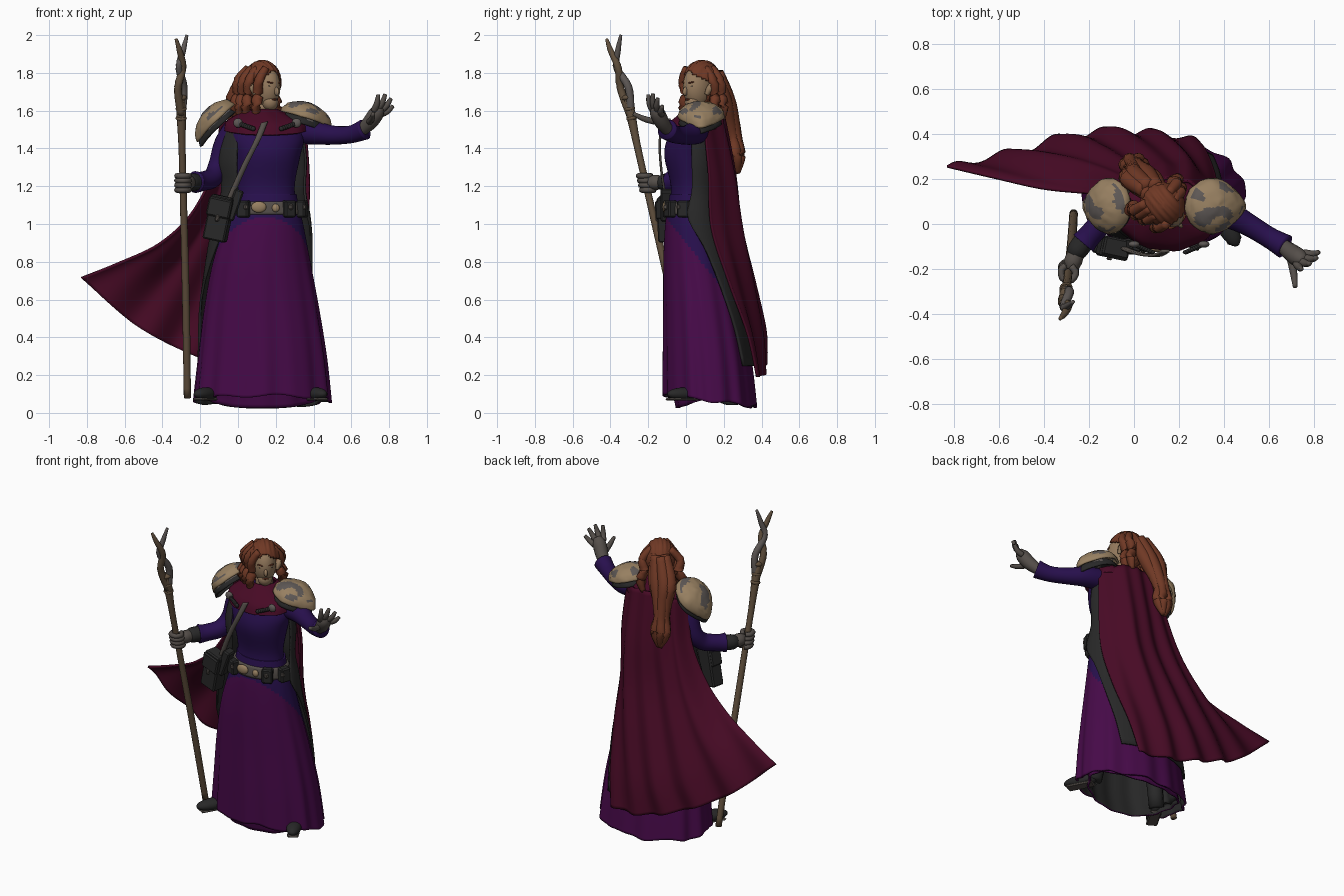
import bpy, bmesh, math
from mathutils import Vector, Matrix, Euler, noise

if "Cube" in bpy.data.objects:
    bpy.data.objects.remove(bpy.data.objects["Cube"])

COL = {"purple": (.062, .003, .066), "violet": (.021, .005, .075), "maroon": (.062, .003, .018),
       "hair_red": (.16, .04, .018), "skin": (.3, .195, .11), "bone": (.31, .215, .12),
       "stone_grey": (.11, .096, .09), "charcoal": (.021, .021, .021),
       "glove_grey": (.09, .077, .068), "wood": (.12, .08, .047)}
MAT = {}
for key, c in COL.items():
    MAT[key] = bpy.data.materials.new(key)
    MAT[key].diffuse_color = (*c, 1)


def spline(p, n):
    """Smooth samples through tuples of any size"""
    out, last = [], len(p) - 1
    for k in range(n):
        t = k / (n - 1) * last
        i = min(int(t), last - 1)
        f = t - i
        q = (p[max(i - 1, 0)], p[i], p[i + 1], p[min(i + 2, last)])
        out.append([.5 * (2 * b + (c - a) * f + (2 * a - 5 * b + 4 * c - d) * f * f
                          + (3 * b - a - 3 * c + d) * f ** 3) for a, b, c, d in zip(*q)])
    return out


def finish(name, bm, mats, rule=None, smooth=True, thick=0, inner=0):
    bmesh.ops.recalc_face_normals(bm, faces=bm.faces)
    for f in bm.faces:
        f.smooth = smooth
        if rule:
            f.material_index = rule(f.calc_center_median())
    me = bpy.data.meshes.new(name)
    bm.to_mesh(me)
    bm.free()
    for m in mats.split():
        me.materials.append(MAT[m])
    ob = bpy.data.objects.new(name, me)
    bpy.context.collection.objects.link(ob)
    if thick:
        s = ob.modifiers.new("thickness", "SOLIDIFY")
        s.thickness, s.material_offset = thick, inner
    return ob


def surface(name, rows, mats, closed=True, caps=True, **kw):
    bm = bmesh.new()
    V = [[bm.verts.new(p) for p in r] for r in rows]
    n = len(V[0])
    for a, b in zip(V, V[1:]):
        for j in range(n if closed else n - 1):
            k = (j + 1) % n
            bm.faces.new((a[j], a[k], b[k], b[j]))
    if closed and caps:
        bm.faces.new(V[0])
        bm.faces.new(V[-1])
    return finish(name, bm, mats, **kw)


def loft(name, rings, mats, n=48, steps=24, pleat=None, closed=True, **kw):
    """Stacked ellipses (z, cx, cy, rx, ry, left and right opening in degrees); angle 0 is the front"""
    rows = []
    for z, cx, cy, rx, ry, *gap in spline(rings, steps):
        left, right = (math.radians(g) for g in (gap or (0, 0)))
        row = []
        for j in range(n):
            a = j / n * math.tau if closed else right + j / (n - 1) * (math.tau - left - right)
            s, dz = pleat(a, z) if pleat else (1, 0)
            row.append((cx + rx * s * math.sin(a), cy - ry * s * math.cos(a), z + dz))
        rows.append(row)
    return surface(name, rows, mats, closed, **kw)


def tube(name, pts, mat, n=12, steps=14, **kw):
    """Round tube along (x, y, z, radius) points"""
    P = spline(pts, steps)
    rows = []
    for i, p in enumerate(P):
        d = Vector(P[min(i + 1, steps - 1)][:3]) - Vector(P[max(i - 1, 0)][:3])
        q = d.to_track_quat("Z", "Y")
        rows.append([Vector(p[:3]) + q @ Vector((math.cos(t) * p[3], math.sin(t) * p[3], 0))
                     for t in (math.tau * j / n for j in range(n))])
    return surface(name, rows, mat, **kw)


def blob(name, loc, r, mat, rot=(0, 0, 0), seg=24):
    bm = bmesh.new()
    M = Matrix.LocRotScale(Vector(loc), Euler([math.radians(v) for v in rot]), Vector(r))
    bmesh.ops.create_uvsphere(bm, u_segments=seg, v_segments=seg // 2, radius=1, matrix=M)
    return finish(name, bm, mat)


def box(name, loc, size, mat, rot=(0, 0, 0)):
    bm = bmesh.new()
    M = Matrix.LocRotScale(Vector(loc), Euler([math.radians(v) for v in rot]), Vector(size))
    bmesh.ops.create_cube(bm, size=1, matrix=M)
    ob = finish(name, bm, mat, smooth=False)
    ob.modifiers.new("bevel", "BEVEL").width = .008


# Skirt: pleated bell, purple front panel with violet overskirt, dark inside
def pleats(a, z):
    t = max(0, min(1, (1.05 - z) / .95))
    back = (1 - math.cos(a)) / 2
    return (1 + t * (.022 * math.cos(11 * a) + .014 * math.sin(17 * a + 1)),
            t * t * (.02 - .055 * back + .008 * math.sin(7 * a)))


SKIRT = [(.07, .13, .13, .365, .245), (.3, .13, .115, .34, .232), (.55, .125, .09, .305, .207),
         (.8, .125, .06, .258, .178), (1.0, .14, .035, .205, .145), (1.1, .15, .025, .17, .12),
         (1.16, .15, .025, .16, .11)]
loft("skirt", SKIRT, "purple violet charcoal", n=128, steps=60, pleat=pleats, caps=False,
     rule=lambda c: int(c.z > .9 - 1.27 * c.y), thick=.012, inner=2)
loft("underskirt", [(.025, .13, .15, .31, .2), (.2, .13, .12, .3, .2), (.45, .13, .1, .28, .17)],
     "purple charcoal", n=96, steps=12, caps=False, thick=.01, inner=1,
     pleat=lambda a, z: (1 + .02 * math.cos(13 * a), .05 * abs(math.sin(a)) ** 3 if z < .1 else 0))

# Torso, neck and belt
loft("bodice", [(1.08, .15, .025, .165, .115), (1.2, .15, .02, .15, .1), (1.36, .155, .015, .175, .13),
                (1.46, .15, .03, .2, .125), (1.54, .14, .05, .17, .1), (1.58, .13, .07, .08, .07)], "violet")
tube("neck", [(.13, .08, 1.52, .055), (.14, .075, 1.66, .05)], "skin", steps=4)
loft("belt", [(1.05, .15, .025, .188, .135), (1.09, .15, .025, .186, .133), (1.12, .15, .025, .176, .126)],
     "glove_grey", steps=6)
blob("buckle", (.11, -.11, 1.09), (.04, .015, .03), "bone")
blob("buckle_stud", (.2, -.105, 1.085), (.02, .014, .022), "bone")
for x, y, turn in ((.27, -.08, 25), (.34, -.01, 70), (.03, -.09, -25)):
    box("belt_pouch", (x, y, 1.08), (.065, .05, .09), "charcoal", (0, 0, turn))
    box("pouch_clasp", (x + .01, y - .028, 1.09), (.025, .02, .03), "glove_grey", (0, 0, turn))

# Sleeveless coat, open at the front
loft("coat", [(1.54, .14, .06, .2, .11, 42, 75), (1.35, .13, .05, .235, .15, 36, 82),
              (1.18, .135, .05, .225, .14, 40, 82), (1.04, .13, .05, .255, .165, 46, 75),
              (.85, .12, .06, .285, .2, 62, 105), (.5, .12, .1, .335, .23, 100, 130),
              (.25, .12, .12, .36, .245, 112, 140)], "charcoal", closed=False, thick=.012)

# Cape: five drape lines from shoulders to hem, joined and pleated
DRAPES = [[(-.1, .09, 1.52), (-.13, .13, 1.3), (-.25, .14, 1.06), (-.42, .16, .9), (-.63, .21, .8), (-.83, .26, .72)],
          [(-.03, .18, 1.56), (-.06, .22, 1.3), (-.14, .26, 1.03), (-.27, .3, .8), (-.42, .32, .62), (-.55, .32, .47)],
          [(.1, .2, 1.57), (.09, .25, 1.28), (.05, .28, 1.), (-.05, .35, .7), (-.15, .4, .47), (-.25, .4, .31)],
          [(.24, .19, 1.56), (.25, .25, 1.26), (.24, .29, .97), (.18, .35, .67), (.1, .4, .4), (.04, .41, .21)],
          [(.36, .1, 1.52), (.38, .125, 1.26), (.375, .14, .98), (.36, .23, .7), (.32, .33, .42), (.28, .38, .19)]]
lines = [spline(d, 36) for d in DRAPES]
cape = []
for i in range(36):
    row = spline([l[i] for l in lines], 80)
    for j, p in enumerate(row):
        u = j / 79
        p[1] += (.006 + .016 * i / 35) * math.sin(u * 34 + .6 + .8 * math.sin(i / 9)) * math.sin(math.pi * u) ** .4
    cape.append(row)
surface("cape", cape, "maroon", closed=False, thick=.012)
loft("cape_cowl", [(1.61, .13, .08, .075, .07), (1.59, .13, .07, .12, .1), (1.545, .145, .05, .21, .145),
                   (1.5, .15, .04, .225, .16)], "maroon", caps=False, thick=.012,
     pleat=lambda a, z: (1 + .02 * math.sin(9 * a), -.03 * max(0, math.cos(a)) * (1.61 - z) / .12))


# Shoulder guards: pointed half domes in two tiers, patched bone and stone
def guard(name, loc, tilt, side, size, mats):
    bm = bmesh.new()
    bmesh.ops.create_uvsphere(bm, u_segments=40, v_segments=24, radius=1)
    bmesh.ops.delete(bm, geom=[v for v in bm.verts if v.co.z < -.05], context="VERTS")
    M = Matrix.LocRotScale(Vector(loc), Euler((0, math.radians(tilt), 0)), Vector(size))
    for v in bm.verts:
        out = max(0, v.co.x * side)
        v.co.y *= 1 - .4 * out * out
        v.co.z -= .2 * out * out
        v.co.x *= 1 + .2 * out
        v.co *= 1 + .05 * noise.noise(v.co * 4)
        v.co = M @ v.co
    rim = M.inverted()
    finish(name, bm, mats, thick=.012,
           rule=lambda c: int((rim @ c).z > .4 and noise.noise(c * 13) > .03))


for side, x, z, tilt in ((-1, -.11, 1.55, -42), (1, .35, 1.565, 15)):
    guard("shoulder_guard", (x, .08, z), tilt, side, (.13, .125, .083), "bone stone_grey")
    guard("shoulder_guard_under", (x - side * .01, .075, z - .035), tilt, side, (.12, .115, .07), "charcoal stone_grey")
for k in range(16):
    t = (k % 8) / 7
    x = .01 + .07 * t if k < 8 else .3 - .07 * t
    blob("chain_bead", (x, -.095 - .03 * t, 1.53 - .025 * t), (.014, .01, .014), "charcoal", seg=8)
for x in (.0, .31):
    blob("cape_clasp", (x, -.09, 1.535), (.025, .015, .025), "stone_grey")

# Head, turned toward the raised hand
HEAD = Matrix.Translation((.142, .07, 1.715)) @ Matrix.Rotation(math.radians(40), 4, "Z")


def on_head(*p):
    return HEAD @ Vector(p)


blob("face", on_head(0, -.008, .01), (.07, .088, .115), "skin", (0, 0, 40))
blob("jaw", on_head(0, -.045, -.07), (.044, .042, .045), "skin", (0, 0, 40))
blob("nose", on_head(0, -.095, -.012), (.011, .018, .024), "skin", (-15, 0, 40), 12)
blob("mouth", on_head(0, -.083, -.056), (.02, .006, .005), "hair_red", (0, 0, 40), 12)
for s in (-1, 1):
    blob("eye", on_head(s * .03, -.08, .015), (.012, .006, .005), "charcoal", (0, 0, 40 + s * 20), 12)
    blob("eyebrow", on_head(s * .032, -.083, .034), (.02, .007, .004), "hair_red", (0, s * -8, 40 + s * 20), 12)
    tube("pointed_ear", [(*on_head(s * .072, -.01, -.03), .012), (*on_head(s * .088, .005, .01), .018),
                         (*on_head(s * .108, .04, .06), .003)], "skin", n=8)

# Hair: cap with open face, wavy locks and a long gathered tail
bm = bmesh.new()
bmesh.ops.create_uvsphere(bm, u_segments=48, v_segments=32, radius=1)
bmesh.ops.delete(bm, geom=[v for v in bm.verts if v.co.y < -.25 and v.co.z < .55 - .5 * abs(v.co.x)], context="VERTS")
for v in bm.verts:
    v.co *= 1 + .025 * math.sin(22 * v.co.x + 3 * v.co.z)
    v.co = HEAD @ Vector((v.co.x * .094, v.co.y * .112 + .02, v.co.z * .122 + .03))
finish("hair_cap", bm, "hair_red", thick=.012)
for s, k in ((-1, 0), (-1, 1.2), (-1, 2), (-1, 2.6), (1, 1.2), (1, 2)):
    w = s * (.07 + .012 * k)
    b = -.045 + .05 * k
    tube("hair_lock", [(*on_head(w * .55, b - .01, .11), .02), (*on_head(w * 1.15, b, .04), .026),
                       (*on_head(w * 1.02, b + .015, -.03), .028), (*on_head(w * 1.3, b + .01, -.09), .028),
                       (*on_head(w * 1.1, b + .02, -.16), .014)], "hair_red", n=10)
for k in range(6):
    a = k / 6 * math.tau
    dx, dy = .034 * math.cos(a), .022 * math.sin(a)
    tube("hair_tail_strand", [(.08 + dx, .15 + dy, 1.8, .032), (.03 + dx * 1.6, .2 + dy, 1.66, .042),
                              (.01 + dx * .8, .23 + dy, 1.54, .036), (0 + dx * .6, .25 + dy, 1.45, .03),
                              (0 + dx * 1.1, .265 + dy, 1.36, .032), (0 + dx * .2, .275, 1.27, .012)],
         "hair_red", n=10, steps=22)

# Raised arm and open hand
tube("raised_sleeve", [(.31, .06, 1.49, .065), (.42, .04, 1.48, .06), (.51, -.005, 1.47, .05),
                       (.6, -.06, 1.475, .047), (.67, -.1, 1.5, .055)], "violet", n=20, steps=24)
tube("raised_palm", [(.65, -.09, 1.49, .03), (.7, -.128, 1.54, .04), (.735, -.152, 1.59, .04),
                     (.755, -.16, 1.62, .022)], "glove_grey")
for base, tip in (((.72, -.175, 1.6), (.742, -.2, 1.685)), ((.74, -.165, 1.61), (.78, -.175, 1.688)),
                  ((.755, -.15, 1.6), (.81, -.15, 1.665)), ((.755, -.13, 1.58), (.82, -.125, 1.625)),
                  ((.695, -.15, 1.54), (.715, -.28, 1.585))):
    b, t = Vector(base), Vector(tip)
    m = (b + t) / 2 + Vector((.004, -.006, -.006))
    tube("raised_finger", [(*b, .018), (*m, .016), (*t, .01)], "glove_grey", n=10, steps=8)

# Lowered arm and gripping hand
tube("lowered_sleeve", [(-.01, .07, 1.5, .07), (-.07, .075, 1.42, .058), (-.105, .07, 1.31, .052),
                        (-.135, .02, 1.245, .053), (-.195, -.05, 1.225, .052), (-.225, -.085, 1.222, .058)],
     "violet", n=20, steps=26)
tube("lowered_cuff", [(-.21, -.06, 1.223, .046), (-.25, -.115, 1.22, .046), (-.265, -.14, 1.22, .036)], "charcoal")
tube("gripping_palm", [(-.25, -.12, 1.22, .034), (-.27, -.165, 1.22, .04), (-.275, -.2, 1.22, .03)], "glove_grey")
for k in range(4):
    z = 1.18 + .025 * k
    cx, cy = -.292, -.21 - .225 * (z - 1.22)
    tube("gripping_finger", [(cx + .034 * math.cos(a), cy + .034 * math.sin(a), z, .015)
                             for a in (1.2, 0, -1.2, -2.4, -3.6, -4.4)], "glove_grey", n=8)

# Staff with a twisted, forked head
tube("staff_shaft", [(-.268, .047, .08, .019), (-.275, -.06, .55, .02), (-.287, -.175, 1.05, .019),
                     (-.296, -.255, 1.4, .019), (-.301, -.296, 1.6, .026), (-.303, -.31, 1.66, .02)], "wood", steps=30)
for name, pts, mat in (("front", [(-.318, -.347, 1.72), (-.292, -.36, 1.83), (-.31, -.4, 1.92), (-.328, -.42, 1.98)], "wood"),
                       ("back", [(-.287, -.303, 1.72), (-.312, -.368, 1.83), (-.29, -.36, 1.92), (-.27, -.345, 2.0)], "stone_grey")):
    radii = (.021, .019, .015, .008)
    tube("staff_fork_" + name, [(-.3, -.296, 1.58, .022)] + [(*p, r) for p, r in zip(pts, radii)], mat, steps=20)
for z in (1.56, 1.61, 1.67):
    blob("staff_knot", (-.301, -.296 - .225 * (z - 1.6), z), (.03, .03, .016), "wood", (13, 0, 0), 16)

# Shoulder strap and satchel
path = spline([(.14, -.125, 1.54), (.1, -.145, 1.44), (.04, -.14, 1.32), (-.015, -.125, 1.2), (-.05, -.11, 1.12)], 20)
surface("satchel_strap", [[(x - .018, y, z - .005), (x + .018, y, z + .005)] for x, y, z in path],
        "glove_grey", closed=False, thick=.012)
box("satchel", (-.1, -.1, 1.03), (.12, .085, .24), "charcoal", (0, 12, -12))
box("satchel_flap", (-.093, -.11, 1.085), (.128, .085, .1), "charcoal", (0, 12, -12))
box("satchel_buckle", (-.11, -.154, 1.03), (.022, .012, .035), "glove_grey", (0, 12, -12))
box("side_scroll_case", (-.02, -.1, 1.1), (.05, .07, .17), "charcoal", (0, 20, 0))

# Boots
for x, y, turn in ((-.17, -.02, -30), (.41, -.005, 28)):
    blob("boot_toe", (x, y, .1), (.045, .105, .035), "charcoal", (0, 0, turn))
    box("boot_sole", (x, y, .072), (.07, .17, .014), "glove_grey", (0, 0, turn))
    tube("boot_leg", [(x * .85 + .02, y + .08, .09, .045), (x * .7 + .04, y + .1, .35, .05)], "charcoal", steps=4)

for m in bpy.data.materials:
    if m.users and not m.is_grease_pencil:
        m.use_nodes = True
        m.node_tree.nodes["Principled BSDF"].inputs["Base Color"].default_value = m.diffuse_color
